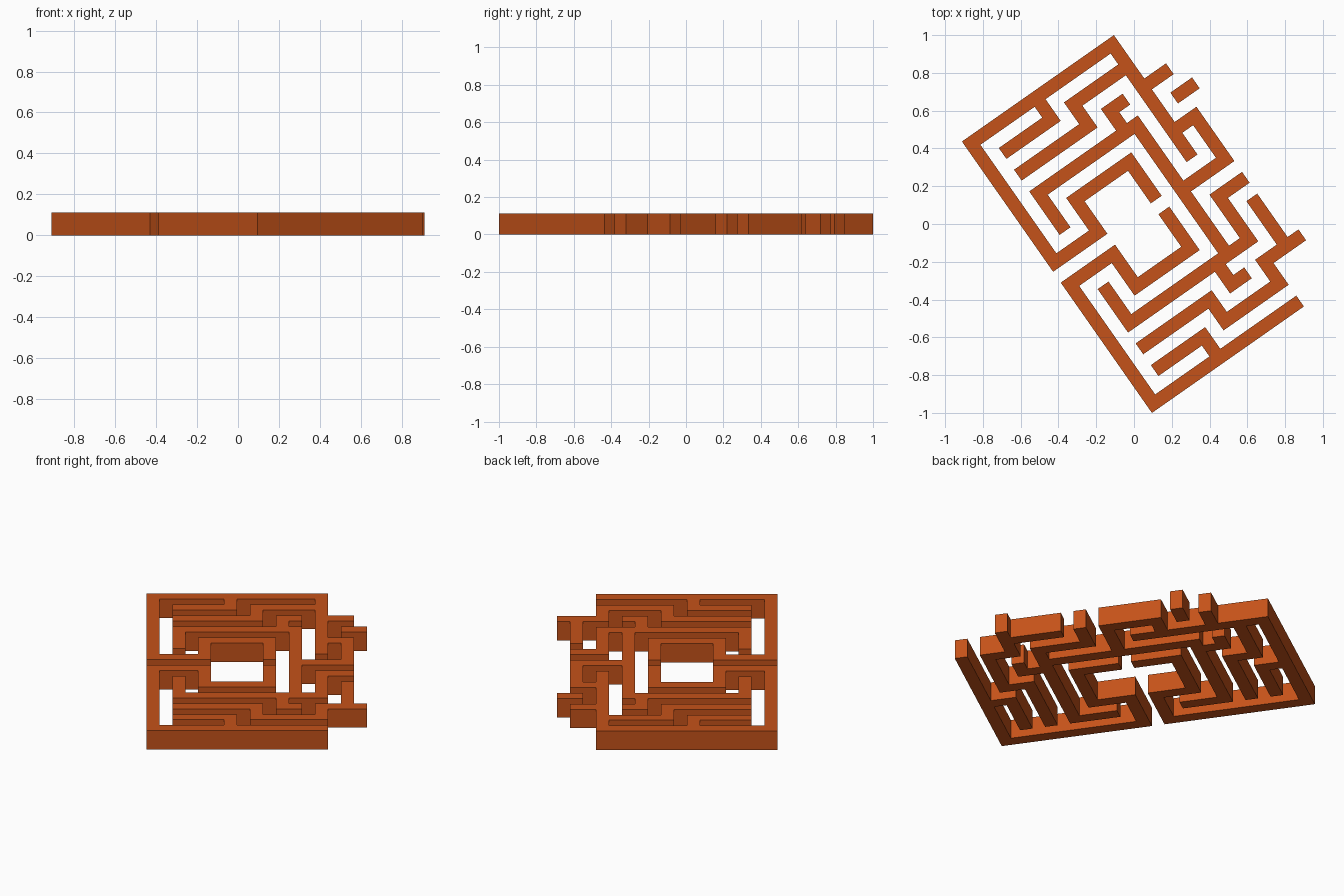
import bpy, bmesh, math

if "Cube" in bpy.data.objects:
    bpy.data.objects.remove(bpy.data.objects["Cube"])

# Layout: walls on a 25-row grid, turned 35 degrees in plan
ANG = math.radians(35)
C, S = math.cos(ANG), math.sin(ANG)
W = 2 / (14 * S + 25 * C)          # wall thickness = one grid cell
H = 0.113                          # wall height
X0 = -W * (17 * C + 21 * S) / 2
Y0 = 1 - W * 14 * S

mat = bpy.data.materials.new("burnt_orange")
mat.diffuse_color = (0.56, 0.085, 0.01, 1)
mat.use_nodes = True
mat.node_tree.nodes["Principled BSDF"].inputs["Base Color"].default_value = mat.diffuse_color


def place(a, b):
    return (X0 + W * (a * C + b * S), Y0 + W * (a * S - b * C), 0)


def mirror(strips):
    return [(a0, a1, 25 - b1, 25 - b0) for a0, a1, b0, b1 in strips]


def build_walls(name, strips):
    """Merge strips (a0, a1, b0, b1) into one footprint and extrude it."""
    cells = {(a, b) for a0, a1, b0, b1 in strips
             for a in range(a0, a1) for b in range(b0, b1)}
    bm = bmesh.new()
    verts = {}

    def vert(a, b):
        if (a, b) not in verts:
            verts[a, b] = bm.verts.new(place(a, b))
        return verts[a, b]

    for a, b in sorted(cells):
        bm.faces.new([vert(a, b), vert(a, b + 1), vert(a + 1, b + 1), vert(a + 1, b)])
    ext = bmesh.ops.extrude_face_region(bm, geom=bm.faces[:], use_keep_orig=True)
    for e in ext["geom"]:
        if isinstance(e, bmesh.types.BMVert):
            e.co.z += H
    bmesh.ops.recalc_face_normals(bm, faces=bm.faces[:])
    me = bpy.data.meshes.new(name)
    bm.to_mesh(me)
    bm.free()
    me.materials.append(mat)
    ob = bpy.data.objects.new(name, me)
    bpy.context.collection.objects.link(ob)


# Parts shared by both halves
outer = [(0, 14, 0, 1), (0, 1, 0, 12), (0, 5, 11, 12), (4, 5, 8, 12),
         (4, 10, 8, 9), (9, 10, 8, 12), (6, 7, 0, 3), (2, 7, 2, 3)]
zigzag = [(2, 9, 4, 5), (8, 9, 2, 5), (8, 14, 2, 3)]
inner = [(2, 12, 6, 7), (2, 3, 6, 10), (10, 11, 4, 7), (10, 12, 4, 5), (11, 12, 6, 13)]

# Extra walls on the right-hand side
upper_right = [(13, 14, 0, 11), (13, 16, 4, 5), (13, 16, 8, 9), (15, 16, 8, 13), (11, 16, 12, 13)]
middle_right = [(11, 14, 18, 19), (13, 14, 14, 19), (13, 16, 14, 15)]
lower_right = [(13, 14, 20, 23), (13, 17, 20, 21), (15, 16, 16, 21)]

build_walls("main_maze_wall", outer + zigzag + inner + mirror(inner) + upper_right + middle_right)
build_walls("lower_outer_wall", mirror(outer))
build_walls("lower_zigzag_wall", mirror(zigzag) + lower_right)
build_walls("island_block", [(15, 17, 6, 7)])
